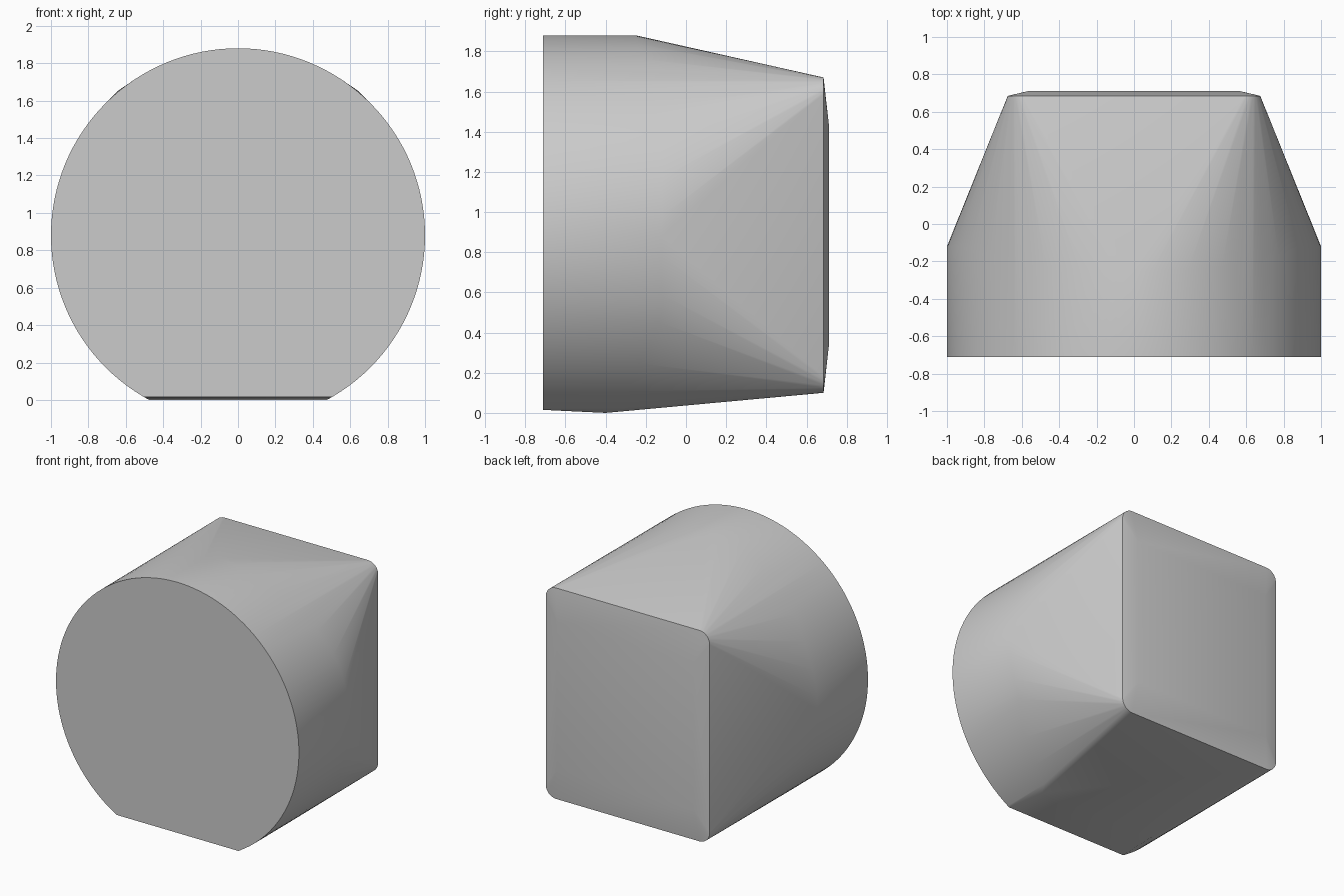
import bpy, bmesh
from math import sin, cos, pi, radians

if "Cube" in bpy.data.objects:
    bpy.data.objects.remove(bpy.data.objects["Cube"], do_unlink=True)

RADIUS, CENTRE_Z, SEGMENTS = 1.0, 0.88, 128
FRONT, REAR, DOME = -0.712, 0.685, 0.712


def round_ring(depth, floor):
    """Circle with a flat foot; depth gives y for a height from -1 to 1."""
    foot = (RADIUS ** 2 - (CENTRE_Z - floor) ** 2) ** 0.5
    pts = [(s * foot, depth(-1), floor) for s in (-1, 1)]
    for i in range(SEGMENTS):
        a = 2 * pi * i / SEGMENTS
        x, z = cos(a), CENTRE_Z + sin(a)
        if z > floor:
            pts.append((x, depth(sin(a)), z))
    return pts


def rounded_rect(y, half_width, low, high, r, steps=8):
    pts = []
    for quarter in range(4):
        for i in range(steps + 1):
            a = (quarter + i / steps) * pi / 2
            cx = (half_width - r) * (1 if quarter in (0, 3) else -1)
            cz = high - r if quarter < 2 else low + r
            pts.append((cx + r * cos(a), y, cz + r * sin(a)))
    return pts


def shoulder(h):
    """The barrel ends later at the sides than at the top and foot."""
    t = max(0, abs(h) - 0.4) / 0.6
    return -0.12 - (0.13 if h > 0 else 0.28) * t


# Round barrel blending into a rounded square back with a shallow bulge
points = round_ring(lambda h: FRONT, 0.015)
points += round_ring(shoulder, 0.0)
points += rounded_rect(REAR, 0.675, 0.10, 1.67, 0.085)
points += [(x, DOME, z) for x in (-0.56, 0.56) for z in (0.34, 1.43)]

bm = bmesh.new()
for p in points:
    bm.verts.new(p)
hull = bmesh.ops.convex_hull(bm, input=bm.verts)
unused = {v for v in hull["geom_interior"] if isinstance(v, bmesh.types.BMVert)}
bmesh.ops.delete(bm, geom=list(unused), context="VERTS")
bmesh.ops.dissolve_limit(bm, angle_limit=radians(0.2), verts=bm.verts, edges=bm.edges)
bmesh.ops.recalc_face_normals(bm, faces=bm.faces)
mesh = bpy.data.meshes.new("housing")
bm.to_mesh(mesh)
bm.free()
housing = bpy.data.objects.new("housing", mesh)
bpy.context.collection.objects.link(housing)

# Plain grey finish
grey = bpy.data.materials.new("light_grey")
grey.use_nodes = True
colour = (0.6, 0.6, 0.6, 1)
grey.diffuse_color = colour
grey.node_tree.nodes["Principled BSDF"].inputs["Base Color"].default_value = colour
mesh.materials.append(grey)

bpy.context.view_layer.objects.active = housing
housing.select_set(True)
bpy.ops.object.shade_smooth_by_angle(angle=radians(30))
